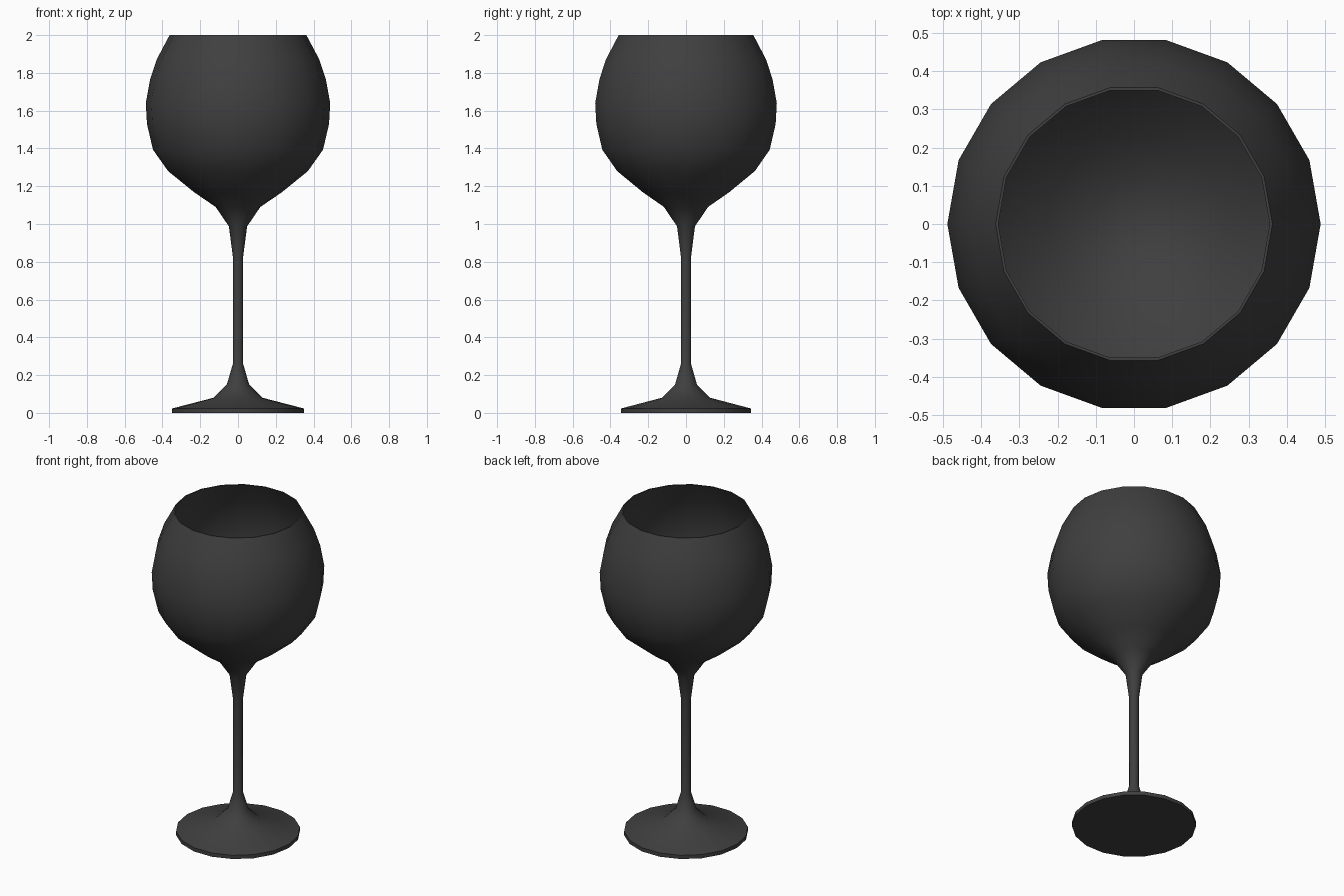
import bpy
import bmesh
import math
from mathutils import Vector

cube = bpy.data.objects.get("Cube")
if cube:
    bpy.data.objects.remove(cube, do_unlink=True)

SIDES = 18
WALL = 0.007

# One dark colour for the whole glass
dark = bpy.data.materials.new("dark_grey")
dark.use_nodes = True
colour = (0.05, 0.05, 0.05, 1)
dark.diffuse_color = colour
dark.node_tree.nodes["Principled BSDF"].inputs["Base Color"].default_value = colour

# Half profiles as (radius, height), from the bottom up
foot = [(0, 0), (0.35, 0), (0.35, 0.023), (0.13, 0.08), (0.059, 0.15)]
stem = [(0.027, 0.26), (0.027, 0.825), (0.048, 0.987)]
bowl = [(0.118, 1.09), (0.232, 1.168), (0.37, 1.28), (0.45, 1.393),
        (0.482, 1.53), (0.488, 1.64), (0.465, 1.767), (0.43, 1.872), (0.362, 2)]


def inner_wall(points):
    """Offset the bowl profile inwards, from the rim down to the axis."""
    pts = [Vector(p) for p in points]
    result = []
    for i, p in enumerate(pts):
        along = (pts[min(i + 1, len(pts) - 1)] - pts[max(i - 1, 0)]).normalized()
        result.append(p + Vector((-along.y, along.x)) * WALL)
    result[-1] = pts[-1] - Vector((WALL, 0))
    return [tuple(p) for p in reversed(result)] + [(0, points[0][1] - WALL)]


def revolve(name, profile):
    """Spin a half profile around the z axis."""
    bm = bmesh.new()
    verts = [bm.verts.new((r, 0, z)) for r, z in profile]
    edges = [bm.edges.new(pair) for pair in zip(verts, verts[1:])]
    bmesh.ops.spin(bm, geom=verts + edges, axis=(0, 0, 1), cent=(0, 0, 0),
                   angle=math.tau, steps=SIDES, use_merge=True)
    bmesh.ops.remove_doubles(bm, verts=bm.verts, dist=0.0005)
    bmesh.ops.recalc_face_normals(bm, faces=bm.faces)
    mesh = bpy.data.meshes.new(name)
    bm.to_mesh(mesh)
    bm.free()
    mesh.materials.append(dark)
    obj = bpy.data.objects.new(name, mesh)
    bpy.context.collection.objects.link(obj)
    bpy.ops.object.select_all(action="DESELECT")
    obj.select_set(True)
    bpy.context.view_layer.objects.active = obj
    bpy.ops.object.shade_smooth_by_angle(angle=math.radians(40))
    return obj


# Foot, stem and hollow bowl flow together as one turned surface
revolve("stemmed_glass", foot + stem + bowl + inner_wall(bowl))
